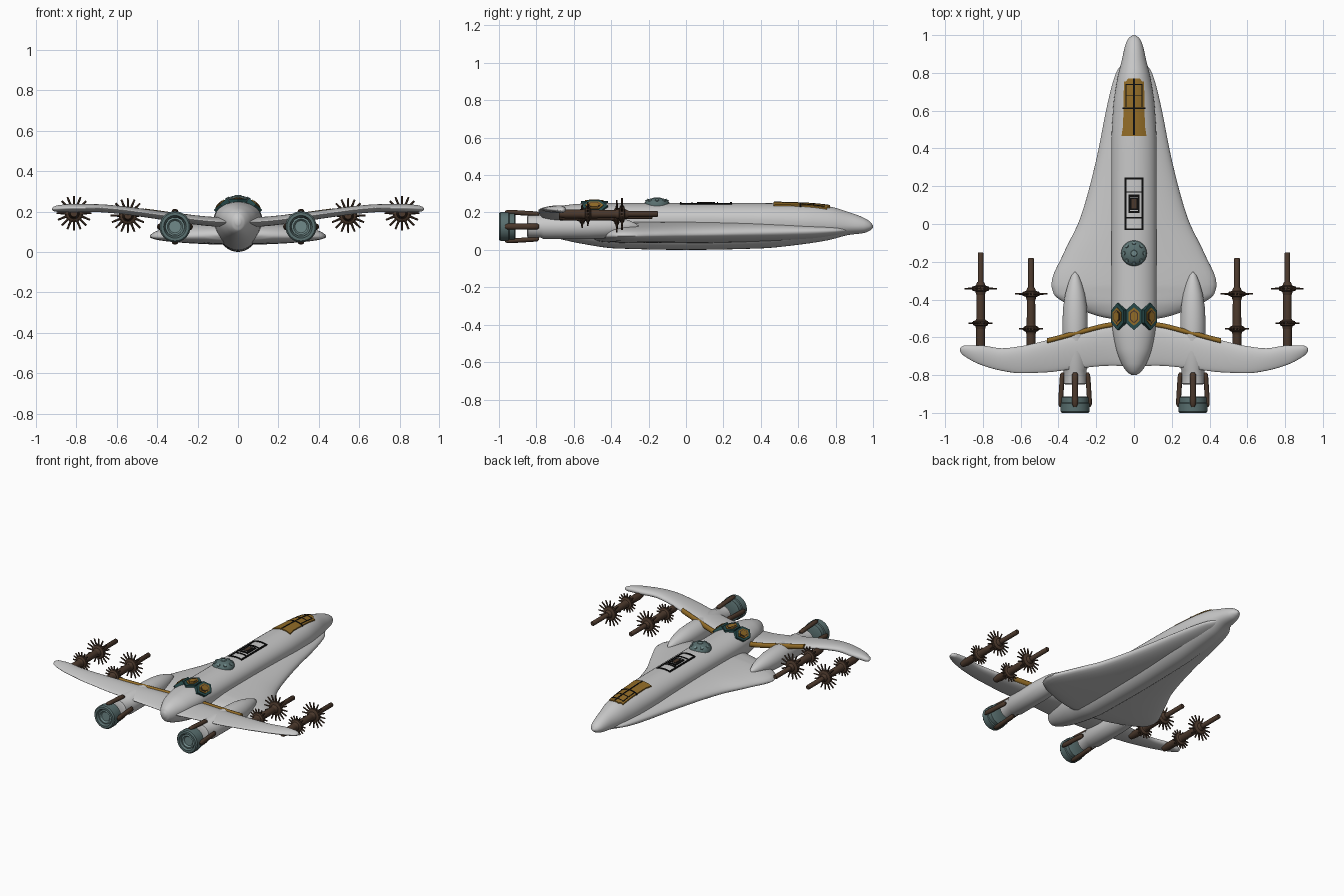
import bpy, bmesh, math
from mathutils import Matrix, Vector

if "Cube" in bpy.data.objects:
    bpy.data.objects.remove(bpy.data.objects["Cube"])


def material(name, rgb):
    m = bpy.data.materials.new(name)
    m.diffuse_color = (*rgb, 1)
    m.use_nodes = True
    m.node_tree.nodes["Principled BSDF"].inputs["Base Color"].default_value = m.diffuse_color
    return m


HULL = material("hull_grey", (0.58, 0.58, 0.58))
GOLD = material("dull_gold", (0.29, 0.15, 0.02))
BROWN = material("dark_brown", (0.07, 0.04, 0.025))
TEAL = material("grey_teal", (0.10, 0.16, 0.16))
PALE = material("pale_teal", (0.16, 0.25, 0.25))
DEEP = material("deep_teal", (0.02, 0.07, 0.07))
BLACK = material("black", (0.004, 0.004, 0.004))


def finish(name, bm, mat, mirror=False, angle=40):
    bmesh.ops.recalc_face_normals(bm, faces=bm.faces)
    me = bpy.data.meshes.new(name)
    bm.to_mesh(me)
    bm.free()
    me.materials.append(mat)
    ob = bpy.data.objects.new(name, me)
    bpy.context.collection.objects.link(ob)
    bpy.ops.object.select_all(action='DESELECT')
    ob.select_set(True)
    bpy.context.view_layer.objects.active = ob
    bpy.ops.object.shade_smooth_by_angle(angle=math.radians(angle))
    if mirror:
        ob.modifiers.new("mirror", 'MIRROR')
    return ob


def sample(table, t):
    """Smooth monotone interpolation of table rows (t ascending)."""
    n = len(table)
    t = min(max(t, table[0][0]), table[-1][0])
    i = max(k for k in range(n - 1) if table[k][0] <= t)
    h = table[i + 1][0] - table[i][0]
    u = (t - table[i][0]) / h
    out = []
    for c in range(1, len(table[0])):
        def d(k):
            return (table[k + 1][c] - table[k][c]) / (table[k + 1][0] - table[k][0])

        def tan(k):
            if k == 0 or k == n - 1:
                return d(min(k, n - 2))
            a, b = d(k - 1), d(k)
            return 0 if a * b <= 0 else 2 * a * b / (a + b)
        p, q = table[i][c], table[i + 1][c]
        out.append(p + (q - p) * (3 * u * u - 2 * u ** 3) + h * (
            tan(i) * (u ** 3 - 2 * u * u + u) + tan(i + 1) * (u ** 3 - u * u)))
    return out


def steps(table, per=5):
    ts = [a[0] + (b[0] - a[0]) * k / per for a, b in zip(table, table[1:]) for k in range(per)]
    return ts + [table[-1][0]]


def skin(bm, rings):
    """Bridge closed rings and cap both ends."""
    vs = [[bm.verts.new(p) for p in r] for r in rings]
    n = len(vs[0])
    for a, b in zip(vs, vs[1:]):
        for i in range(n):
            bm.faces.new((a[i], a[(i + 1) % n], b[(i + 1) % n], b[i]))
    bm.faces.new(vs[0])
    bm.faces.new(vs[-1])


def circle(n):
    return [(math.cos(2 * math.pi * i / n), math.sin(2 * math.pi * i / n)) for i in range(n)]


def body(name, table):
    """Loft along y; rows are y, half width, top z, widest z, bottom z."""
    bm = bmesh.new()
    rings = []
    for y in steps(table):
        w, top, mid, bot = sample(table, y)
        rings.append([(w * c, y, mid + s * ((top - mid) if s > 0 else (mid - bot))) for c, s in circle(40)])
    skin(bm, rings)
    return finish(name, bm, HULL, angle=60)


def lathe(bm, profile, x, z, seg=24):
    """Turn (radius, y) profile about an axis along y."""
    skin(bm, [[(x + r * c, y, z + r * s) for c, s in circle(seg)] for r, y in profile])


# Fuselage and the broad forward wing
FUSE = [(-0.80, 0.012, 0.165, 0.15, 0.135), (-0.785, 0.035, 0.19, 0.15, 0.105),
        (-0.74, 0.065, 0.217, 0.155, 0.08), (-0.66, 0.095, 0.237, 0.165, 0.055),
        (-0.54, 0.115, 0.248, 0.17, 0.03), (-0.38, 0.12, 0.25, 0.165, 0.008),
        (0.0, 0.12, 0.25, 0.165, 0.0), (0.4, 0.12, 0.25, 0.16, 0.008),
        (0.62, 0.11, 0.245, 0.15, 0.03), (0.76, 0.09, 0.233, 0.14, 0.052),
        (0.87, 0.064, 0.202, 0.13, 0.08), (0.95, 0.045, 0.172, 0.127, 0.09),
        (0.985, 0.027, 0.15, 0.126, 0.105), (1.0, 0.006, 0.13, 0.125, 0.12)]
body("fuselage", FUSE)
body("forward_wing", [
    (-0.505, 0.10, 0.10, 0.085, 0.07), (-0.49, 0.18, 0.115, 0.08, 0.055), (-0.455, 0.28, 0.13, 0.077, 0.043),
    (-0.415, 0.37, 0.14, 0.075, 0.04), (-0.37, 0.425, 0.145, 0.075, 0.038), (-0.32, 0.437, 0.15, 0.075, 0.037),
    (-0.16, 0.375, 0.153, 0.078, 0.035), (0.03, 0.285, 0.155, 0.082, 0.035), (0.34, 0.20, 0.153, 0.09, 0.04),
    (0.66, 0.135, 0.14, 0.098, 0.055), (0.80, 0.095, 0.13, 0.102, 0.075), (0.86, 0.055, 0.12, 0.105, 0.09)])

# Swept rear wing: x, leading y, trailing y, centre z, half thickness
WING = [(0.0, -0.52, -0.755, 0.145, 0.03), (0.12, -0.53, -0.75, 0.15, 0.03), (0.3, -0.573, -0.765, 0.17, 0.028),
        (0.46, -0.615, -0.785, 0.192, 0.026), (0.6, -0.647, -0.79, 0.21, 0.025), (0.7, -0.658, -0.777, 0.217, 0.025),
        (0.82, -0.642, -0.742, 0.218, 0.025), (0.89, -0.642, -0.705, 0.215, 0.021),
        (0.914, -0.65, -0.685, 0.213, 0.013), (0.922, -0.66, -0.67, 0.212, 0.004)]
bm = bmesh.new()
rings = []
for x in steps(WING):
    le, te, zc, h = sample(WING, x)
    rings.append([(x, (le + te) / 2 + c * (le - te) / 2, zc + s * h * (0.75 + 0.25 * c))
                  for c, s in circle(28)])
skin(bm, rings)
finish("rear_wing", bm, HULL, mirror=True, angle=60)

# Gold strip along the rear wing's leading edge
bm = bmesh.new()
rings = []
for k in range(15):
    x = 0.08 + 0.38 * k / 14
    le, te, zc, h = sample(WING, x)
    rings.append([(x, le - 0.004 + 0.014 * c, zc + 0.006 + 0.017 * s) for c, s in circle(12)])
skin(bm, rings)
finish("wing_edge_strip", bm, GOLD, mirror=True)

# Engines: nacelle, tail ring, nozzle and four struts
EX, EZ = 0.312, 0.125
bm = bmesh.new()
lathe(bm, [(0.004, -0.255), (0.018, -0.27), (0.035, -0.31), (0.052, -0.37), (0.063, -0.44), (0.067, -0.52),
           (0.067, -0.76), (0.06, -0.775), (0.06, -0.845), (0.05, -0.85)], EX, EZ, 32)
finish("nacelle", bm, HULL, mirror=True)
bm = bmesh.new()
lathe(bm, [(0.06, -0.912), (0.072, -0.918), (0.072, -0.945), (0.077, -0.95), (0.077, -0.992), (0.07, -1.0),
           (0.056, -1.0), (0.05, -0.985), (0.046, -0.975)], EX, EZ, 32)
finish("engine_tail_ring", bm, TEAL, mirror=True)
bm = bmesh.new()
lathe(bm, [(0.047, -0.97), (0.047, -0.988), (0.038, -0.99), (0.03, -0.98), (0.01, -0.98)], EX, EZ, 32)
finish("engine_nozzle", bm, PALE, mirror=True)
bm = bmesh.new()
for k in range(4):
    dx, dz = round(math.cos(k * math.pi / 2)), round(math.sin(k * math.pi / 2))
    rings = []
    for y, r, w in [(-0.785, 0.064, 0.008), (-0.795, 0.067, 0.015), (-0.82, 0.069, 0.016), (-0.93, 0.076, 0.016),
                    (-0.955, 0.077, 0.015), (-0.968, 0.076, 0.008)]:
        rings.append([(EX + dx * (r + 0.8 * w * c) - dz * w * s, y, EZ + dz * (r + 0.8 * w * c) + dx * w * s)
                      for c, s in circle(12)])
    skin(bm, rings)
finish("engine_struts", bm, BROWN, mirror=True)

# Spiked rods ahead of the rear wing
for label, x, z, tip, big, small in [("inner", 0.545, 0.18, -0.18, -0.37, -0.555),
                                     ("outer", 0.812, 0.192, -0.15, -0.342, -0.525)]:
    bm = bmesh.new()
    lathe(bm, [(0.012, tip), (0.015, tip - 0.004), (0.015, big), (0.022, big - 0.03), (0.024, -0.64),
               (0.018, -0.68)], x, z, 16)
    for y, hub, reach in [(big, 0.045, 0.086), (small, 0.04, 0.064)]:
        lathe(bm, [(0.018, y + 0.035), (0.026, y + 0.016), (hub, y + 0.010), (hub, y - 0.010),
                   (0.028, y - 0.016), (0.022, y - 0.035)], x, z, 24)
        for k in range(16):
            a = 2 * math.pi * k / 16
            d = Vector((math.cos(a), 0, math.sin(a)))
            mid = Vector((x, y, z)) + d * (0.03 + reach) / 2
            bmesh.ops.create_cone(bm, cap_ends=True, segments=6, radius1=0.0065, radius2=0.0045,
                                  depth=reach - 0.03,
                                  matrix=Matrix.Translation(mid) @ d.to_track_quat('Z', 'Y').to_matrix().to_4x4())
    finish(label + "_spiked_rod", bm, BROWN, mirror=True)


# Thin plates that follow the top of the fuselage
def top_z(x, y):
    w, top, mid, bot = sample(FUSE, y)
    return mid + (top - mid) * math.sqrt(max(0, 1 - (x / w) ** 2))


def plates(name, rects, mat, off):
    """Each rect: x0, x1, y0, y1, flare of the width at y1."""
    bm = bmesh.new()
    for x0, x1, y0, y1, f in rects:
        rings = []
        for j in range(9):
            y = y0 + (y1 - y0) * j / 8
            k = 1 + (f - 1) * j / 8
            xs = [(x0 + (x1 - x0) * i / 8) * k for i in range(9)]
            rings.append([(x, y, top_z(x, y) + off) for x in xs] +
                         [(x, y, top_z(x, y) + off - 0.009) for x in reversed(xs)])
        skin(bm, rings)
    return finish(name, bm, mat)


def frame(hx, y0, y1, t):
    return [(-hx, -hx + t, y0, y1, 1), (hx - t, hx, y0, y1, 1), (-hx, hx, y0, y0 + t, 1), (-hx, hx, y1 - t, y1, 1)]


plates("cockpit_glass", [(-0.066, 0.066, 0.467, 0.51, 0.9), (-0.058, 0.058, 0.505, 0.755, 0.92),
                         (-0.045, 0.045, 0.75, 0.77, 0.7)], GOLD, 0.007)
plates("cockpit_bars", [(-0.004, 0.004, 0.47, 0.77, 1), (-0.06, 0.06, 0.608, 0.617, 1),
                        (-0.045, -0.041, 0.62, 0.74, 1), (0.041, 0.045, 0.62, 0.74, 1),
                        (-0.045, 0.045, 0.68, 0.684, 1), (-0.045, 0.045, 0.737, 0.741, 1)], BLACK, 0.009)
plates("hatch_lines", frame(0.05, -0.032, 0.245, 0.009) +
       [(-0.05, 0.05, 0.03, 0.036, 1), (-0.05, 0.05, 0.166, 0.172, 1)], BLACK, 0.005)
plates("hatch_window", [(-0.03, 0.03, 0.058, 0.155, 1)], BLACK, 0.005)
plates("hatch_window_rim", [(-0.021, 0.021, 0.069, 0.073, 1), (-0.021, 0.021, 0.14, 0.144, 1)], HULL, 0.007)
plates("hatch_window_core", [(-0.012, 0.012, 0.082, 0.132, 1)], BROWN, 0.007)

# Domed turret with pale panels
DOME = Vector((0, -0.155, 0.235))
bm = bmesh.new()
skin(bm, [[DOME + Vector((r * c, r * s, h)) for c, s in circle(24)]
          for r, h in [(0.068, 0), (0.068, 0.014), (0.06, 0.026), (0.045, 0.036), (0.025, 0.042), (0.006, 0.044)]])
finish("turret_dome", bm, TEAL)
bm = bmesh.new()
for k in range(9):
    a = k * math.pi / 4
    m = Matrix.Translation(DOME + Vector((0, 0, 0.043))) if k == 8 else (
        Matrix.Translation(DOME) @ Matrix.Rotation(a, 4, 'Z') @ Matrix.Translation((0.054, 0, 0.031))
        @ Matrix.Rotation(math.radians(36), 4, 'Y'))
    bmesh.ops.create_cone(bm, cap_ends=True, segments=8, radius1=0.02 if k == 8 else 0.011,
                          radius2=0.016 if k == 8 else 0.009, depth=0.007, matrix=m)
finish("turret_panels", bm, PALE, angle=20)

# Three layered hexagons across the spine
for label, x, tilt in [("left", -0.08, -42), ("middle", 0, 0), ("right", 0.08, 42)]:
    base = Matrix.Translation((x, -0.49, top_z(x, -0.49))) @ Matrix.Rotation(math.radians(tilt), 4, 'Y')
    for part, size, low, high, mat in [("plate", 1, -0.02, 0.013, DEEP), ("ring", 0.68, 0.01, 0.017, GOLD),
                                       ("groove", 0.5, 0.014, 0.019, BROWN), ("core", 0.4, 0.016, 0.021, GOLD)]:
        outline = [(0, 0.072), (0.043, 0.034), (0.043, -0.034), (0, -0.072), (-0.043, -0.034), (-0.043, 0.034)]
        bm = bmesh.new()
        skin(bm, [[base @ Vector((u * size, v * size, h)) for u, v in outline] for h in (low, high)])
        finish(label + "_hexagon_" + part, bm, mat, angle=20)
